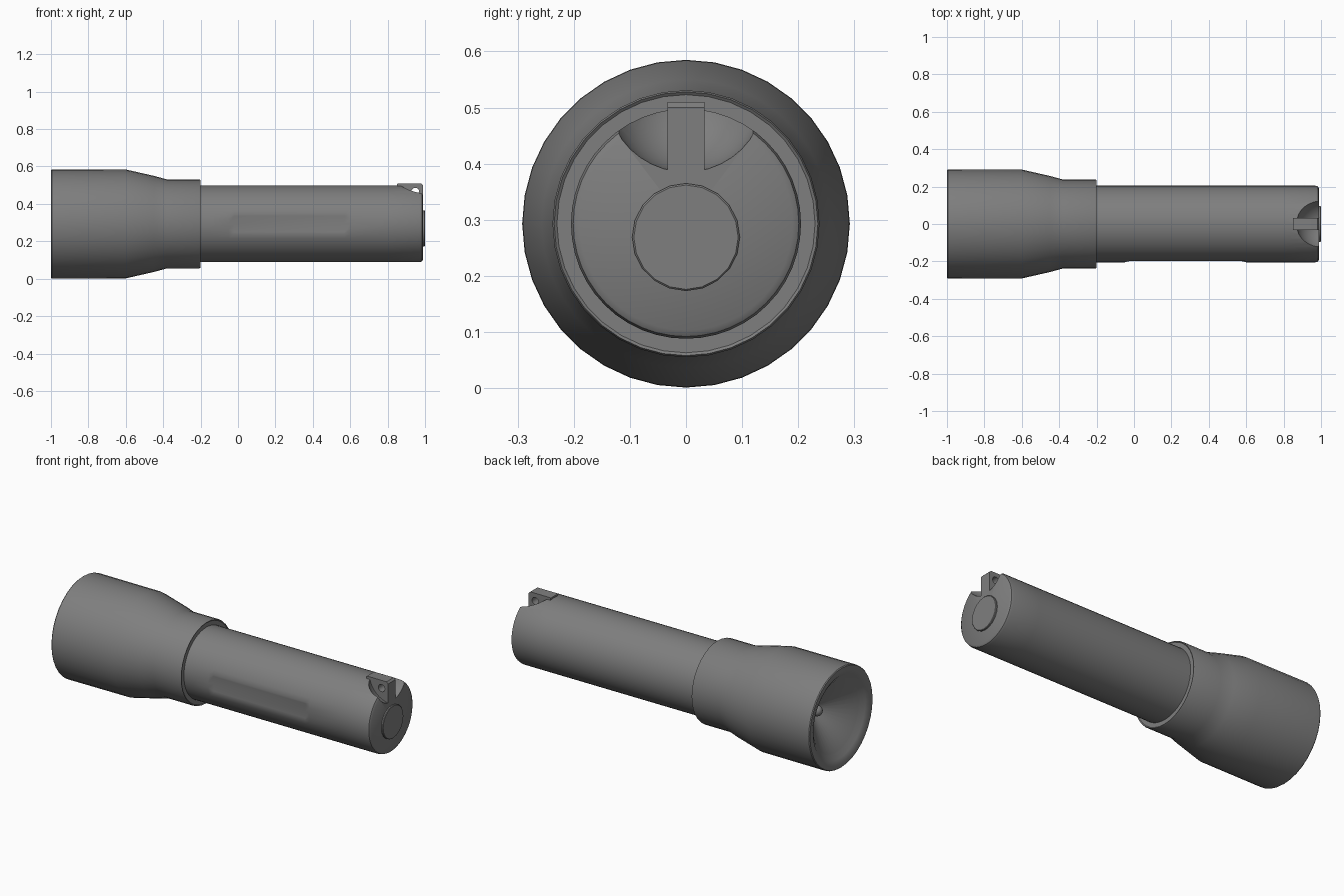
import bpy, bmesh, math
from mathutils import Matrix

cube = bpy.data.objects.get("Cube")
if cube:
    bpy.data.objects.remove(cube, do_unlink=True)

AXIS_Z = 0.293

grey = bpy.data.materials.new("dark_grey")
grey.use_nodes = True
colour = (0.21, 0.21, 0.21, 1)
grey.diffuse_color = colour
grey.node_tree.nodes["Principled BSDF"].inputs["Base Color"].default_value = colour


def finish(name, bm, angle=35):
    """Turn a bmesh into a smooth-shaded object."""
    bmesh.ops.remove_doubles(bm, verts=bm.verts, dist=1e-5)
    bmesh.ops.recalc_face_normals(bm, faces=bm.faces)
    mesh = bpy.data.meshes.new(name)
    bm.to_mesh(mesh)
    bm.free()
    mesh.materials.append(grey)
    obj = bpy.data.objects.new(name, mesh)
    bpy.context.collection.objects.link(obj)
    shade(obj, angle)
    return obj


def shade(obj, angle):
    bpy.ops.object.select_all(action="DESELECT")
    obj.select_set(True)
    bpy.context.view_layer.objects.active = obj
    bpy.ops.object.shade_smooth_by_angle(angle=math.radians(angle))


def lathe(profile, sides, z=AXIS_Z):
    """Spin (x, radius) points round a lengthwise axis; radius 0 closes an end."""
    bm = bmesh.new()
    rings = []
    for x, r in profile:
        rings.append([bm.verts.new((x, r * math.sin(a), z + r * math.cos(a)))
                      for a in (2 * math.pi * i / sides for i in range(sides))]
                     if r else [bm.verts.new((x, 0, z))])
    for a, b in zip(rings, rings[1:]):
        for i in range(sides):
            j = (i + 1) % sides
            if len(a) == 1:
                bm.faces.new((a[0], b[i], b[j]))
            elif len(b) == 1:
                bm.faces.new((a[i], a[j], b[0]))
            else:
                bm.faces.new((a[i], a[j], b[j], b[i]))
    return bm


def cut(obj, cutter, angle=35):
    """Subtract a cutter, then discard it."""
    mod = obj.modifiers.new("cut", "BOOLEAN")
    mod.operation = "DIFFERENCE"
    mod.solver = "EXACT"
    mod.object = cutter
    cutter.hide_render = True
    bpy.context.view_layer.objects.active = obj
    bpy.ops.object.modifier_apply(modifier=mod.name)
    bpy.data.objects.remove(cutter, do_unlink=True)
    shade(obj, angle)


# Head: collar, taper, bell, rounded rim and conical reflector
finish("head", lathe([
    (-0.205, 0.2), (-0.205, 0.23), (-0.201, 0.235), (-0.207, 0.238),
    (-0.38, 0.238), (-0.45, 0.257), (-0.6, 0.291), (-0.995, 0.292),
    (-1, 0.288), (-0.998, 0.265), (-0.988, 0.24), (-0.967, 0.215),
    (-0.965, 0.208), (-0.82, 0.03), (-0.82, 0)], 36))

# Bulb
bm = bmesh.new()
bmesh.ops.create_uvsphere(bm, u_segments=16, v_segments=10, radius=0.03,
                          matrix=Matrix.Translation((-0.845, 0, AXIS_Z)))
finish("bulb", bm)

# Body tube with a shallow sunken grip panel on the front side
bm = lathe([(-0.25, 0), (-0.25, 0.205), (-0.15, 0.205), (-0.05, 0.205),
            (-0.02, 0.205), (0.57, 0.205), (0.6, 0.205), (0.8, 0.205),
            (0.97, 0.205), (0.983, 0.201), (0.99, 0.19), (0.99, 0)], 48)
for v in bm.verts:
    dz = v.co.z - AXIS_Z
    if v.co.y < -0.1 and abs(dz) < 0.04 and -0.03 < v.co.x < 0.58:
        v.co.y = -0.195
        v.co.z = AXIS_Z + dz * 1.6
body = finish("body", bm)

# Scoop at the upper end of the tail
bm = bmesh.new()
bmesh.ops.create_uvsphere(bm, u_segments=32, v_segments=20, radius=0.143,
                          matrix=Matrix.Translation((1.008, 0, 0.527)))
cut(body, finish("scoop_cutter", bm))

# Lanyard lug standing in the scoop, with a cross hole
bm = bmesh.new()
outline = [(0.85, 0.48), (0.85, 0.507), (0.857, 0.51), (0.98, 0.51),
           (0.99, 0.5), (0.99, 0.38), (0.93, 0.38)]
face = bm.faces.new([bm.verts.new((x, -0.033, z)) for x, z in outline])
extruded = bmesh.ops.extrude_face_region(bm, geom=[face])["geom"]
bmesh.ops.translate(bm, vec=(0, 0.066, 0),
                    verts=[g for g in extruded if isinstance(g, bmesh.types.BMVert)])
lug = finish("lanyard_lug", bm)
bm = bmesh.new()
bmesh.ops.create_cone(bm, cap_ends=True, segments=20, radius1=0.021, radius2=0.021, depth=0.2,
                      matrix=Matrix.Translation((0.948, 0, 0.465)) @ Matrix.Rotation(math.pi / 2, 4, "X"))
cut(lug, finish("hole_cutter", bm))

# Tail button
finish("tail_button", lathe([(0.98, 0), (0.98, 0.096), (0.997, 0.096),
                             (1, 0.093), (1, 0)], 20, 0.269))
